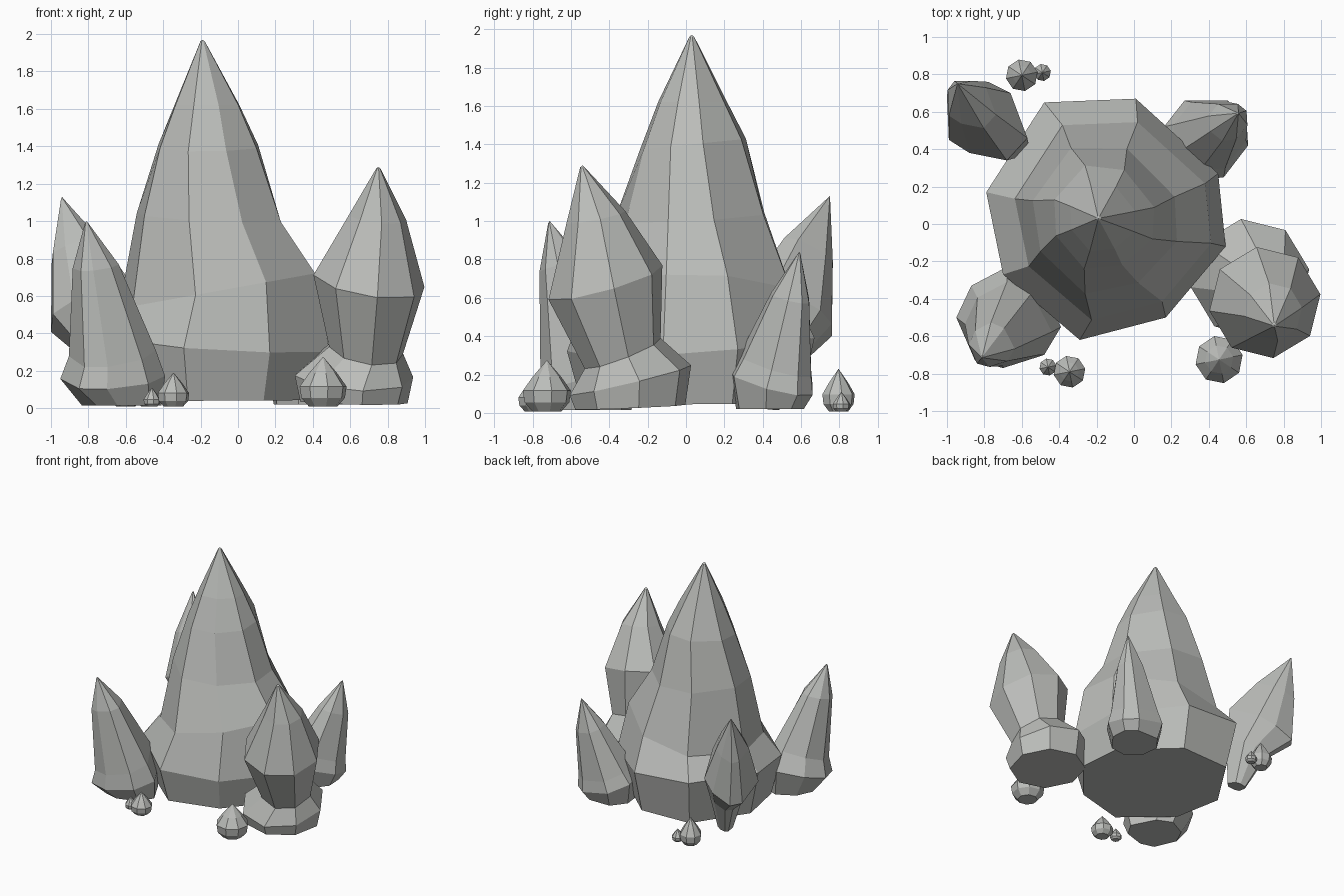
import bpy, bmesh, math

stone = bpy.data.materials.new("grey stone")
stone.diffuse_color = (0.5, 0.51, 0.49, 1)


def spire(name, outline, rings, apex):
    """Stack scaled, shifted, tilted and twisted copies of an outline, closing at a tip.
    ring = (cx, cy, z, scale, slope_x, slope_y, optional twist in degrees)"""
    bm = bmesh.new()
    loops = []
    for cx, cy, z, s, tx, ty, *twist in rings:
        a = math.radians(twist[0]) if twist else 0
        loop = []
        for px, py in outline:
            dx = s * (px * math.cos(a) - py * math.sin(a))
            dy = s * (px * math.sin(a) + py * math.cos(a))
            loop.append(bm.verts.new((cx + dx, cy + dy, max(0.004, z + tx * dx + ty * dy))))
        loops.append(loop)
    n = len(outline)
    bm.faces.new(loops[0][::-1])
    for a, b in zip(loops, loops[1:]):
        for i in range(n):
            j = (i + 1) % n
            bm.faces.new((a[i], a[j], b[j], b[i]))
    tip = bm.verts.new(apex)
    for i in range(n):
        bm.faces.new((loops[-1][i], loops[-1][(i + 1) % n], tip))
    bmesh.ops.recalc_face_normals(bm, faces=bm.faces)
    me = bpy.data.meshes.new(name)
    bm.to_mesh(me)
    bm.free()
    me.materials.append(stone)
    ob = bpy.data.objects.new(name, me)
    bpy.context.collection.objects.link(ob)
    return ob


def centred(points, cx, cy):
    return [(x - cx, y - cy) for x, y in points]


def polygon(n, phase=0.0):
    return [(math.cos(phase + 2 * math.pi * i / n), math.sin(phase + 2 * math.pi * i / n))
            for i in range(n)]


# Large central spire with a ledge on its left
main = centred([(0.49, -0.12), (0.45, 0.27), (0.01, 0.67), (-0.48, 0.65),
                (-0.79, 0.17), (-0.70, -0.27), (-0.29, -0.62), (0.17, -0.5)], -0.19, 0.03)
spire("central_spire", main, [
    (-0.18, 0.03, 0.045, 0.88, 0, 0.01),
    (-0.19, 0.03, 0.36, 1.0, -0.07, 0.07),
    (-0.145, 0.02, 0.62, 0.82, 0.18, 0),
    (-0.18, 0.02, 1.02, 0.61, -0.05, 0.05, -3),
    (-0.18, 0.03, 1.40, 0.43, 0, 0.1, -9),
    (-0.18, 0.03, 1.62, 0.28, 0, 0, -9),
    (-0.19, 0.03, 1.96, 0.02, 0, 0, -9)], (-0.19, 0.03, 1.97))

# Right spire with a narrow waist, leaning forward
spire("right_spire", polygon(8, 0.15), [
    (0.62, -0.29, 0.03, 0.29, -0.02, 0.04),
    (0.62, -0.29, 0.17, 0.32, -0.05, 0.24),
    (0.685, -0.33, 0.31, 0.20, -0.15, 0.38),
    (0.70, -0.42, 0.68, 0.30, -0.15, 0.28),
    (0.745, -0.47, 1.02, 0.155, -0.1, 0.2),
    (0.75, -0.54, 1.28, 0.012, 0, 0)], (0.75, -0.54, 1.29))

# Front left spire
front = centred([(-0.39, -0.55), (-0.52, -0.3), (-0.68, -0.23), (-0.87, -0.33),
                 (-0.95, -0.5), (-0.85, -0.73), (-0.7, -0.77), (-0.48, -0.7)], -0.68, -0.5)
spire("front_left_spire", front, [
    (-0.63, -0.49, 0.015, 0.76, 0, 0),
    (-0.68, -0.50, 0.17, 1.0, 0.05, 0.25),
    (-0.68, -0.535, 0.30, 0.83, 0.1, 0.35),
    (-0.765, -0.645, 0.76, 0.44, 0.1, 0.2),
    (-0.81, -0.71, 0.99, 0.03, 0, 0)], (-0.81, -0.71, 1.0))

# Back left spire, rising outwards from a narrow root
back = centred([(-0.57, 0.46), (-0.66, 0.7), (-0.78, 0.76), (-0.94, 0.76),
                (-1.0, 0.68), (-0.99, 0.45), (-0.88, 0.38), (-0.68, 0.34)], -0.79, 0.56)
spire("back_left_spire", back, [
    (-0.66, 0.43, 0.03, 0.28, 0.2, -0.1),
    (-0.70, 0.49, 0.34, 0.62, 0.4, -0.3),
    (-0.79, 0.56, 0.54, 1.0, 0.4, -0.4),
    (-0.87, 0.645, 0.84, 0.60, 0.3, -0.4),
    (-0.94, 0.745, 1.12, 0.03, 0, 0)], (-0.94, 0.75, 1.13))

# Back right spire
side = centred([(0.61, 0.42), (0.6, 0.58), (0.5, 0.66), (0.27, 0.66),
                (0.16, 0.52), (0.18, 0.34), (0.32, 0.23), (0.48, 0.25)], 0.39, 0.46)
spire("back_right_spire", side, [
    (0.38, 0.45, 0.02, 0.82, 0, 0),
    (0.39, 0.46, 0.16, 1.0, -0.2, -0.22),
    (0.41, 0.48, 0.25, 0.86, -0.2, -0.25),
    (0.505, 0.55, 0.60, 0.46, -0.2, -0.2),
    (0.555, 0.59, 0.83, 0.03, 0, 0)], (0.56, 0.59, 0.84))

# Small pointed pebbles
for i, (x, y, r, h) in enumerate([(0.455, -0.725, 0.128, 0.275), (-0.345, -0.79, 0.086, 0.19),
                                  (-0.46, -0.765, 0.046, 0.11), (-0.60, 0.795, 0.086, 0.23),
                                  (-0.49, 0.81, 0.046, 0.11)]):
    spire(f"pebble_{i + 1}", polygon(8, 0.2), [
        (x, y, 0.008, r * 0.6, 0, 0),
        (x, y, 0.20 * h, r * 0.93, 0, 0),
        (x, y, 0.42 * h, r, 0, 0),
        (x, y, 0.68 * h, r * 0.6, 0, 0)], (x, y, h))
